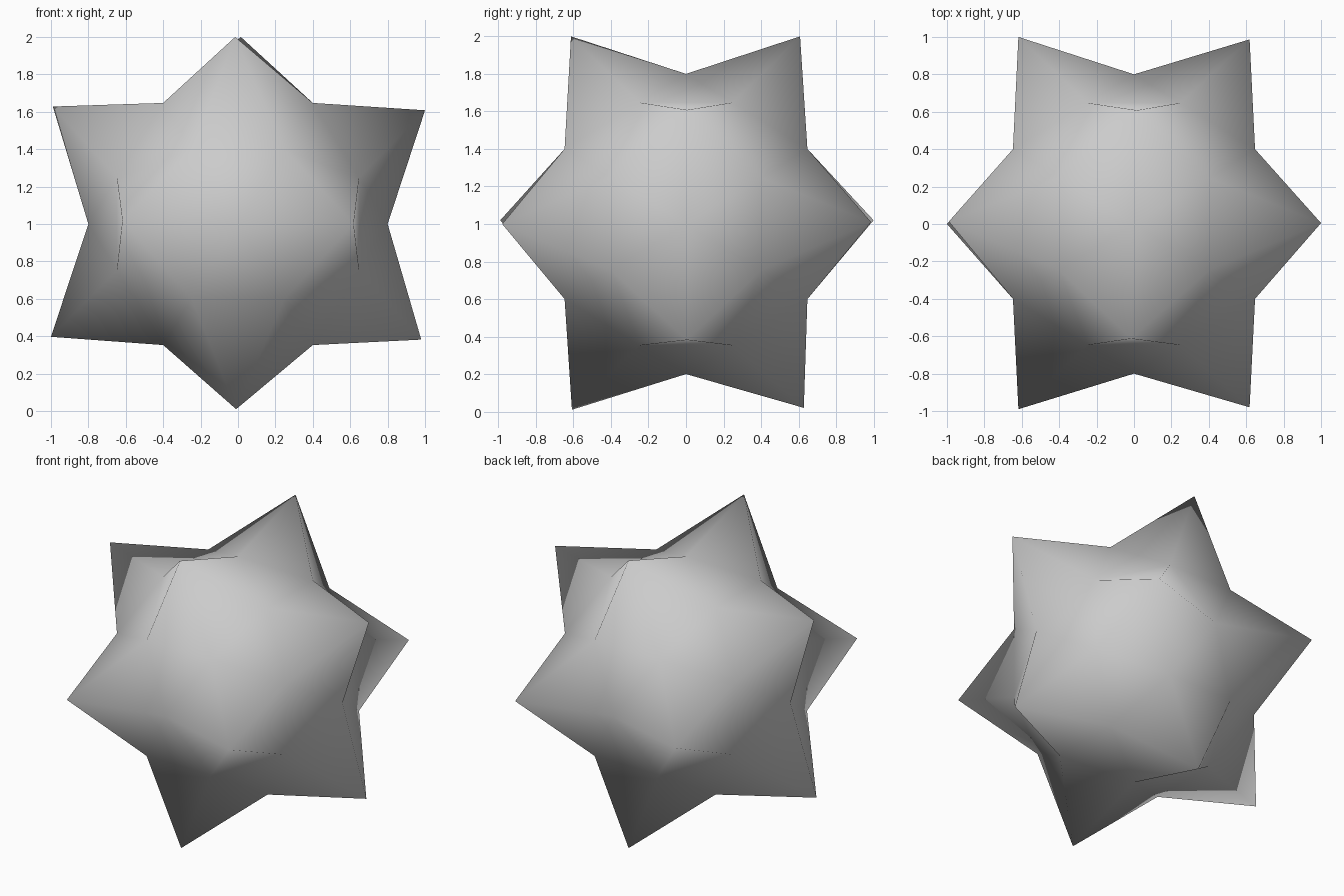
import bpy
import bmesh
import math
from mathutils import Vector

cube = bpy.data.objects.get("Cube")
if cube:
    bpy.data.objects.remove(cube, do_unlink=True)

GOLDEN = (math.sqrt(5) - 1) / 2
VALLEY_RADIUS = 0.8
CENTRE = Vector((0, 0, 1))

# Ideal spike directions: three perpendicular golden rectangles
signs = [(a, b) for a in (-1, 1) for b in (-1, 1)]
ideal = [Vector((0, a * GOLDEN, b)) for a, b in signs]
ideal += [Vector((a, 0, b * GOLDEN)) for a, b in signs]
ideal += [Vector((a * GOLDEN, b, 0)) for a, b in signs]

# Slight unevenness of the hand-pulled tips, in the same order
nudges = [
    (-.01, .01, .01), (-.015, .005, 0), (0, .01, .02), (.015, -.01, 0),
    (0, 0, .015), (.01, .013, .01), (-.02, .005, 0), (0, .005, -.01),
    (0, .01, .02), (0, 0, .02), (0, .02, 0), (0, -.013, .01),
]

bm = bmesh.new()
tips = [bm.verts.new(CENTRE + p + Vector(n)) for p, n in zip(ideal, nudges)]
valleys = {}


def valley(i, j):
    """Shared low point between two neighbouring spikes."""
    key = (min(i, j), max(i, j))
    if key not in valleys:
        direction = (ideal[i] + ideal[j]).normalized()
        valleys[key] = bm.verts.new(CENTRE + direction * VALLEY_RADIUS)
    return valleys[key]


def adjacent(i, j):
    return (ideal[i] - ideal[j]).length < 2 * GOLDEN + 0.05


# One floor triangle and three spike sides for each trio of neighbouring tips
count = len(ideal)
for i in range(count):
    for j in range(i + 1, count):
        for k in range(j + 1, count):
            if adjacent(i, j) and adjacent(j, k) and adjacent(i, k):
                ij, jk, ik = valley(i, j), valley(j, k), valley(i, k)
                bm.faces.new((ij, jk, ik))
                bm.faces.new((tips[i], ij, ik))
                bm.faces.new((tips[j], jk, ij))
                bm.faces.new((tips[k], ik, jk))
bmesh.ops.recalc_face_normals(bm, faces=bm.faces)

mesh = bpy.data.meshes.new("spiked_star")
bm.to_mesh(mesh)
bm.free()
star = bpy.data.objects.new("spiked_star", mesh)
bpy.context.collection.objects.link(star)

# Plain grey surface
grey = bpy.data.materials.new("plain_grey")
grey.use_nodes = True
colour = (0.6, 0.6, 0.6, 1)
grey.diffuse_color = colour
grey.node_tree.nodes["Principled BSDF"].inputs["Base Color"].default_value = colour
mesh.materials.append(grey)

# Smooth shading that keeps only the steepest ridges crisp
bpy.ops.object.select_all(action="DESELECT")
star.select_set(True)
bpy.context.view_layer.objects.active = star
bpy.ops.object.shade_smooth_by_angle(angle=math.radians(60))
